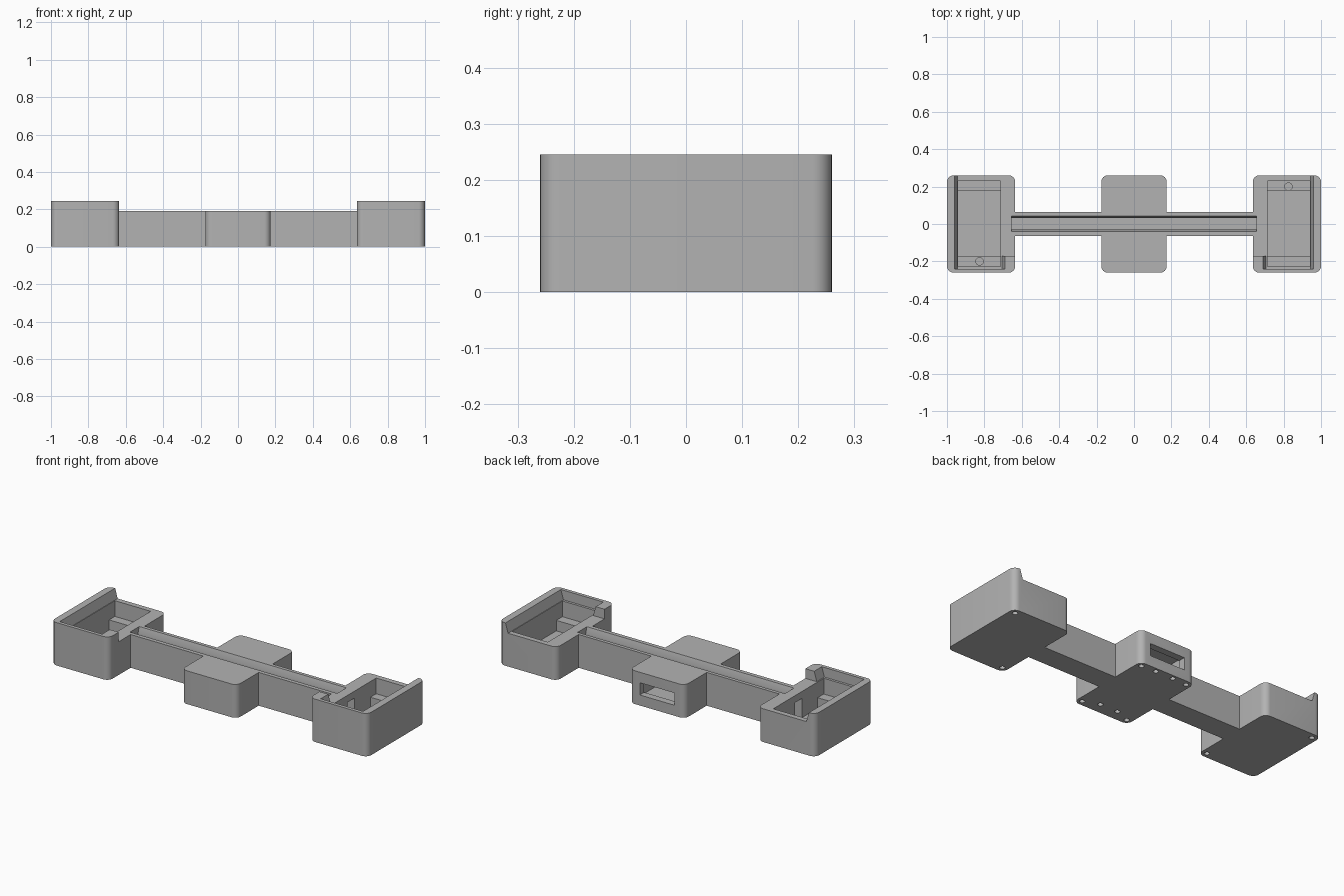
import bpy, bmesh

cube = bpy.data.objects.get("Cube")
if cube:
    bpy.data.objects.remove(cube)

grey = bpy.data.materials.new("matte grey")
grey.use_nodes = True
grey.diffuse_color = (0.45, 0.45, 0.45, 1)
grey.node_tree.nodes["Principled BSDF"].inputs["Base Color"].default_value = (0.45, 0.45, 0.45, 1)

BOX_TOP, RIM, FLOOR = 0.245, 0.19, 0.04
OUT, IN, DEPTH = 1.0, 0.635, 0.26


def make(name, bm):
    bmesh.ops.recalc_face_normals(bm, faces=bm.faces)
    mesh = bpy.data.meshes.new(name)
    bm.to_mesh(mesh)
    bm.free()
    mesh.materials.append(grey)
    ob = bpy.data.objects.new(name, mesh)
    bpy.context.scene.collection.objects.link(ob)
    return ob


def box(name, x, y, z, radius=0):
    """Box between limits, with optional rounded upright edges."""
    bm = bmesh.new()
    bmesh.ops.create_cube(bm, size=1)
    for v in bm.verts:
        v.co = [lim[0] if c < 0 else lim[1] for c, lim in zip(v.co, (x, y, z))]
    if radius:
        upright = [e for e in bm.edges if abs(e.verts[0].co.z - e.verts[1].co.z) > 0.01]
        bmesh.ops.bevel(bm, geom=upright, offset=radius, segments=8, profile=0.5, affect='EDGES')
    return make(name, bm)


def prism(name, profile, axis, start, end):
    """Extrude a cross-section (x or y, z) along the other horizontal axis."""
    bm = bmesh.new()
    place = (lambda p, d: (d, p[0], p[1])) if axis == 'X' else (lambda p, d: (p[0], d, p[1]))
    face = bm.faces.new([bm.verts.new(place(p, start)) for p in profile])
    new = bmesh.ops.extrude_face_region(bm, geom=[face])["geom"]
    shift = (end - start, 0, 0) if axis == 'X' else (0, end - start, 0)
    bmesh.ops.translate(bm, verts=[v for v in new if isinstance(v, bmesh.types.BMVert)], vec=shift)
    return make(name, bm)


def hole(x, y, z0, z1, radius=0.014):
    bm = bmesh.new()
    bmesh.ops.create_cone(bm, cap_ends=True, segments=24, radius1=radius, radius2=radius, depth=z1 - z0)
    bmesh.ops.translate(bm, verts=bm.verts, vec=(x, y, (z0 + z1) / 2))
    return make("hole_cutter", bm)


def combine(body, other, operation):
    mod = body.modifiers.new("combine", 'BOOLEAN')
    mod.operation, mod.solver, mod.object = operation, 'EXACT', other
    bpy.context.view_layer.objects.active = body
    bpy.ops.object.modifier_apply(modifier=mod.name)
    bpy.data.objects.remove(other)


# Outer solids: middle block, connecting bar and two end boxes
body = box("twin_box_housing", (-0.175, 0.175), (-DEPTH, DEPTH), (0, RIM), 0.035)
combine(body, box("connecting_bar", (-0.67, 0.67), (-0.063, 0.063), (0, RIM)), 'UNION')
for s in (-1, 1):
    span = sorted((s * IN, s * OUT))
    combine(body, box("end_box", span, (-DEPTH, DEPTH), (0, BOX_TOP), 0.035), 'UNION')

cutters = []
for s in (-1, 1):
    def limits(a, b):
        return sorted((s * a, s * b))

    # Lid recess with sloped sides, leaving a stop block at the inner front corner
    high = BOX_TOP + 0.02
    wide = [(s * 0.6, RIM), (s * 0.943, RIM), (s * 0.965, high), (s * 0.6, high)]
    narrow = [(s * 0.707, RIM), (s * 0.943, RIM), (s * 0.965, high), (s * 0.685, high)]
    cutters.append(prism("lid_recess", wide, 'Y', -0.171, 0.3))
    cutters.append(prism("lid_recess_end", narrow, 'Y', -0.24, -0.16))

    # Compartment: deep well with a lower ledge at each end
    cutters.append(box("ledge_space", limits(0.713, 0.94), (-0.226, 0.23), (0.1, 0.21)))
    cutters.append(box("well", limits(0.713, 0.94), (-0.171, 0.178), (FLOOR, 0.15)))
    cutters.append(hole(s * 0.826, s * 0.2, 0.05, 0.13, 0.02))

    # Cable passage from the bar into the compartment
    cutters.append(box("passage", limits(0.6, 0.73), (-0.03, 0.033), (FLOOR, 0.15)))

    # Screw holes under the boxes and the middle block
    cutters.append(hole(s * 0.967, 0.228, -0.02, 0.08))
    cutters.append(hole(s * 0.667, -0.228, -0.02, 0.08))
    for x, y in ((0.145, 0.23), (0.145, -0.23), (0.055, 0.235), (0.055, -0.195)):
        cutters.append(hole(s * x, y, -0.02, 0.035))

# Channel along the bar, flared at the top
channel = [(-0.03, FLOOR), (0.033, FLOOR), (0.033, 0.155), (0.046, 0.2), (-0.043, 0.2), (-0.03, 0.155)]
cutters.append(prism("channel", channel, 'X', -0.655, 0.655))

# Middle cavity and its rear port
cutters.append(box("middle_cavity", (-0.12, 0.12), (-0.17, 0.22), (0.045, 0.145)))
cutters.append(box("rear_port", (-0.11, 0.11), (0.2, 0.3), (0.06, 0.13)))

for cutter in cutters:
    combine(body, cutter, 'DIFFERENCE')

bpy.ops.object.select_all(action='DESELECT')
body.select_set(True)
bpy.context.view_layer.objects.active = body
bpy.ops.object.shade_smooth_by_angle()
